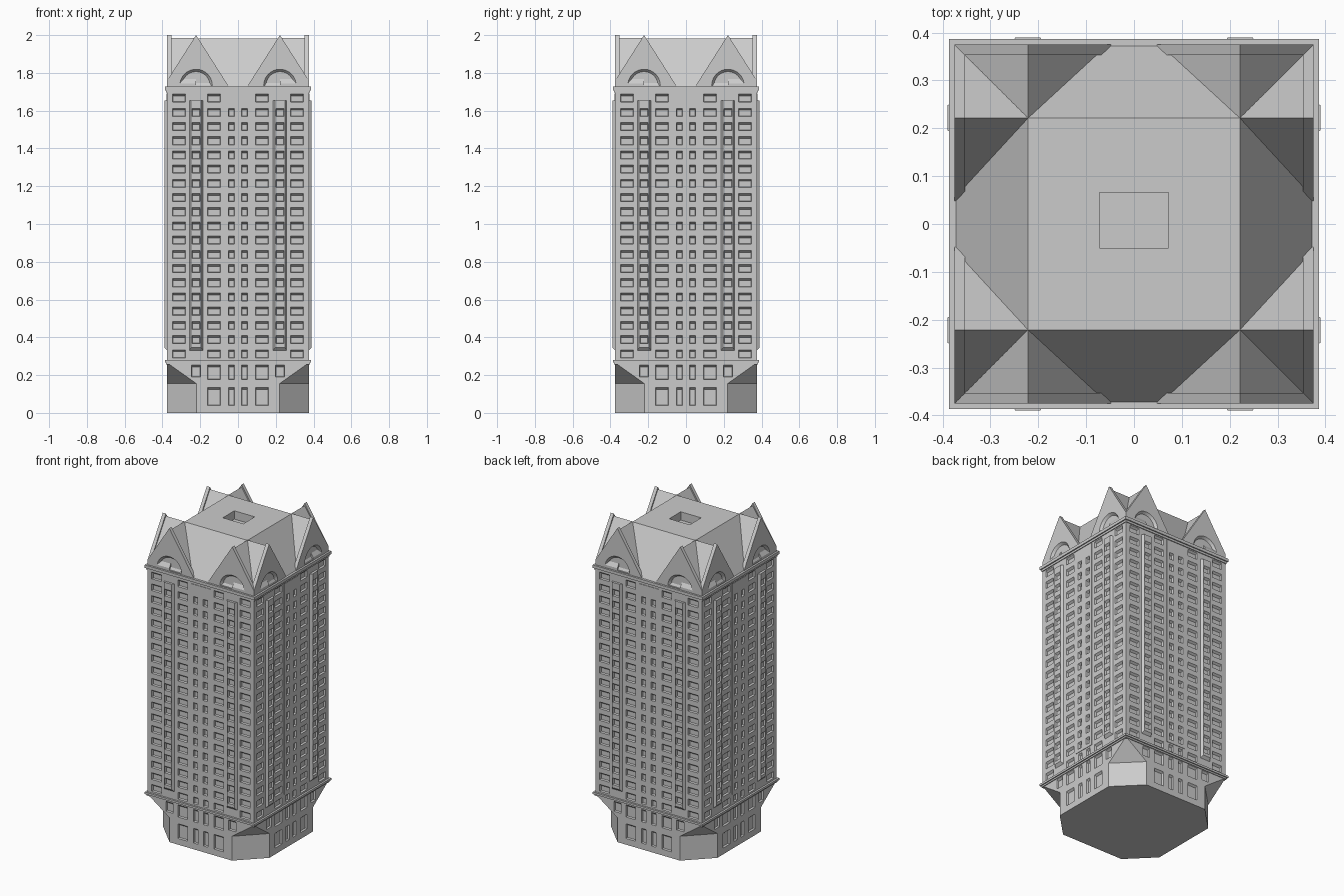
import bpy, bmesh, math
from mathutils import Matrix, Vector

if "Cube" in bpy.data.objects:
    bpy.data.objects.remove(bpy.data.objects["Cube"])

W = 0.375            # half width of the tower
GX = 0.222           # bay, gable and flat roof offset
stone = bpy.data.materials.new("stone_grey")
stone.diffuse_color = (0.6, 0.6, 0.6, 1)
stone.use_nodes = True
stone.node_tree.nodes["Principled BSDF"].inputs["Base Color"].default_value = stone.diffuse_color
SIDES = [Matrix.Rotation(k * math.pi / 2, 4, 'Z') for k in range(4)]


def loft(bm, rings, mat=Matrix()):
    """Closed solid through rings with equal point counts."""
    vs = [[bm.verts.new(mat @ Vector(p)) for p in r] for r in rings]
    n = len(vs[0])
    for a, b in zip(vs, vs[1:]):
        for i in range(n):
            j = (i + 1) % n
            bm.faces.new((a[i], a[j], b[j], b[i]))
    bm.faces.new(vs[0][::-1])
    bm.faces.new(vs[-1])


def box(bm, x0, x1, y0, y1, z0, z1, mat=Matrix()):
    loft(bm, [[(x0, y0, z), (x1, y0, z), (x1, y1, z), (x0, y1, z)] for z in (z0, z1)], mat)


def finish(name, bm):
    bmesh.ops.remove_doubles(bm, verts=bm.verts, dist=1e-5)
    bmesh.ops.recalc_face_normals(bm, faces=bm.faces)
    me = bpy.data.meshes.new(name)
    bm.to_mesh(me)
    bm.free()
    me.materials.append(stone)
    ob = bpy.data.objects.new(name, me)
    bpy.context.collection.objects.link(ob)
    return ob


def carve(ob, cutter_bm):
    """Subtract the cutter solids and bake the result."""
    cut = finish("cutter", cutter_bm)
    cut.hide_render = True
    mod = ob.modifiers.new("carve", 'BOOLEAN')
    mod.operation, mod.solver, mod.object = 'DIFFERENCE', 'EXACT', cut
    dg = bpy.context.evaluated_depsgraph_get()
    me = bpy.data.meshes.new_from_object(ob.evaluated_get(dg))
    ob.modifiers.clear()
    ob.data = me
    bpy.data.objects.remove(cut)


def window(bm, x, z, w, h, y, mat, depth=0.012):
    """Recess cutter with a sloping head and slightly splayed sides."""
    a, b = w / 2, h / 2
    t = 0.003
    outer = [(x - a, -y - .001, z - b), (x + a, -y - .001, z - b),
             (x + a, -y - .001, z + b), (x - a, -y - .001, z + b)]
    inner = [(x - a + t, -y + depth, z - b + t), (x + a - t, -y + depth, z - b + t),
             (x + a - t, -y + depth, z + b - .011), (x - a + t, -y + depth, z + b - .011)]
    loft(bm, [outer, inner], mat)


ROWS = [0.313 + 0.0752 * i for i in range(19)]
H = 0.044

# tower body with window grid
bm, cut = bmesh.new(), bmesh.new()
box(bm, -W, W, -W, W, 0.265, 1.70)
for m in SIDES:
    for s in (-1, 1):
        for i, z in enumerate(ROWS):
            window(cut, s * 0.312, z, 0.068, H, W, m)
            window(cut, s * 0.127, z, 0.068, H, W, m)
            if i == 0:
                window(cut, s * 0.035, z, 0.032, H, W, m)
            elif i < 18:
                window(cut, s * 0.035, z, 0.032, H, W + .003, m, 0.014)
carve(finish("tower_body", bm), cut)

# thin central panels
bm, cut = bmesh.new(), bmesh.new()
for m in SIDES:
    box(bm, -0.07, 0.07, -W - .003, -W + .004, 0.345, 1.69, m)
    for s in (-1, 1):
        for z in ROWS[1:18]:
            window(cut, s * 0.035, z, 0.032, H, W + .003, m, 0.014)
carve(finish("central_panels", bm), cut)

# shallow splayed bays
bm, cut = bmesh.new(), bmesh.new()
for m in SIDES:
    for s in (-1, 1):
        x = s * GX
        rings = []
        for y, a, z0 in ((W - .003, .038, .328), (W + .015, .026, .347)):
            rings.append([(x - a, -y, z0), (x + a, -y, z0), (x + a, -y, 1.655), (x - a, -y, 1.655)])
        loft(bm, rings, m)
        for z in ROWS[1:18]:
            window(cut, x, z, 0.044, H, W + .015, m)
carve(finish("bays", bm), cut)

# base: chamfered corners flaring out to the square tower
bm, cut = bmesh.new(), bmesh.new()
rings = []
for z, c in ((0, .22), (.155, .22), (.265, W)):
    ring = []
    for m in SIDES:
        ring += [tuple(m @ Vector((-c, -W, z))), tuple(m @ Vector((c, -W, z)))]
    rings.append(ring)
loft(bm, rings)
for m in SIDES:
    for s in (-1, 1):
        for x, w in ((0.127, 0.068), (0.035, 0.032)):
            window(cut, s * x, 0.087, w, 0.095, W, m)
            window(cut, s * x, 0.215, w, 0.078, W, m)
        window(cut, s * GX, 0.222, 0.05, 0.064, W, m)
carve(finish("base", bm), cut)

# cornices
for name, steps in (("lower_cornice", ((.380, .257, .267), (.387, .267, .280))),
                    ("upper_cornice", ((.380, 1.695, 1.708), (.387, 1.708, 1.727)))):
    bm = bmesh.new()
    for r, z0, z1 in steps:
        box(bm, -r, r, -r, r, z0, z1)
    finish(name, bm)

# hipped roof with flat top and sunken well
bm, cut = bmesh.new(), bmesh.new()
loft(bm, [[(-r, -r, z), (r, -r, z), (r, r, z), (-r, r, z)] for r, z in ((W, 1.722), (GX, 1.983))])
box(cut, -0.072, 0.072, -0.05, 0.066, 1.93, 2.1)
carve(finish("main_roof", bm), cut)


def gable(bm, s, peak, y0, y1, mat):
    slope = 1.57
    foot = GX - (peak - 1.722) / slope
    side = peak - (W - GX) * slope
    pts = [(-W, 1.722), (-W, side), (-GX, peak), (-foot, 1.722)]
    loft(bm, [[(-s * x, y, z) for x, z in pts] for y in (y0, y1)], mat)


# gable roofs running back to the flat top
bm = bmesh.new()
for m in SIDES:
    for s in (-1, 1):
        gable(bm, s, 1.985, -W + .015, -GX, m)
finish("gable_roofs", bm)

# gable walls with arched recesses
for k, m in enumerate(SIDES):
    bm, cut = bmesh.new(), bmesh.new()
    for s in (-1, 1):
        gable(bm, s, 2.0, -W, -W + .022, m)
        rings = []
        for y, r in ((W + .001, .087), (W - .016, .073)):
            rings.append([(s * GX + r * math.cos(math.pi * i / 16), -y,
                           1.733 + r * math.sin(math.pi * i / 16)) for i in range(17)])
        loft(cut, rings, m)
    carve(finish("gable_wall_%d" % (k + 1), bm), cut)
